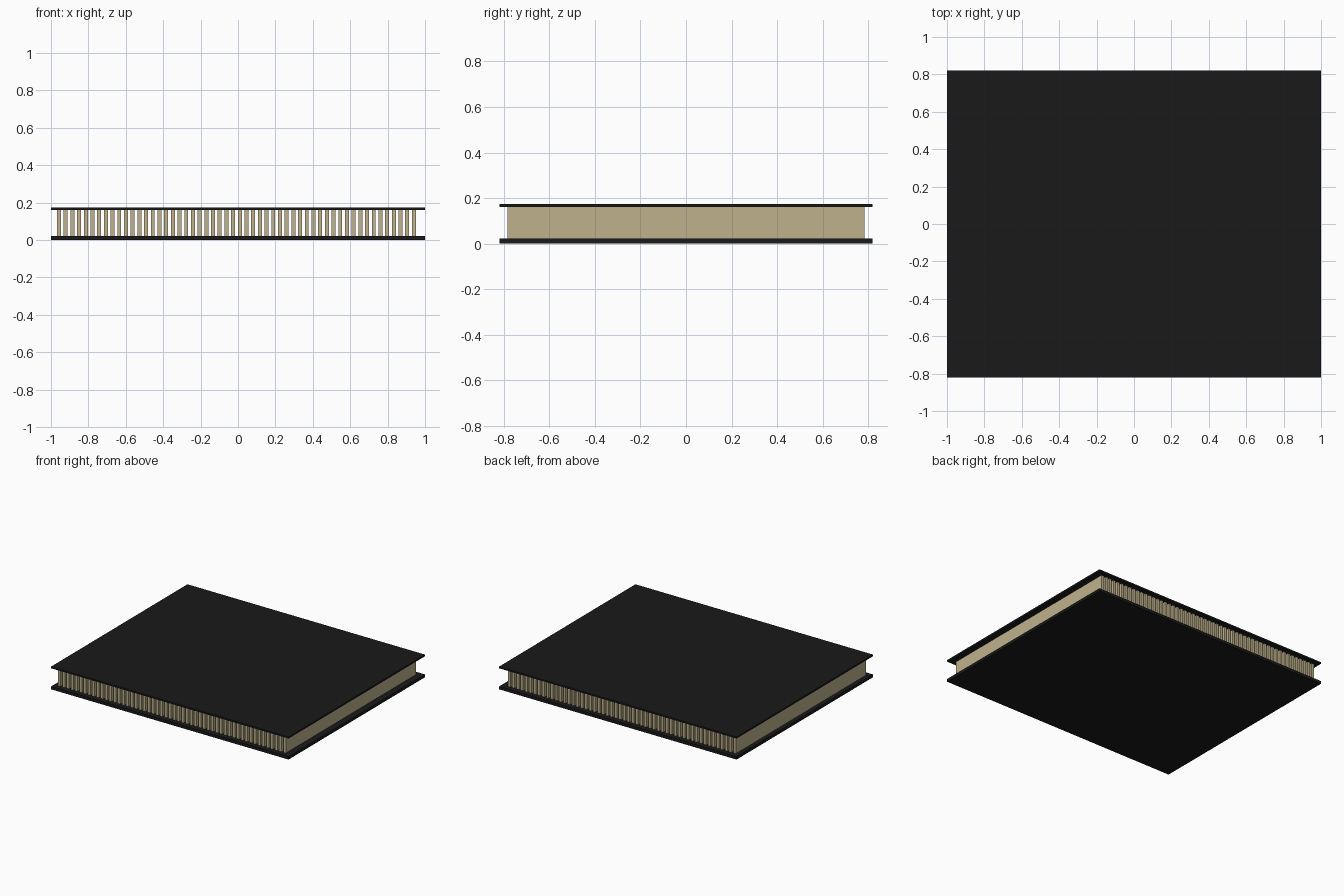
import bpy

if "Cube" in bpy.data.objects:
    bpy.data.objects.remove(bpy.data.objects["Cube"])

def material(name, rgb):
    m = bpy.data.materials.new(name)
    m.diffuse_color = (*rgb, 1)
    m.use_nodes = True
    m.node_tree.nodes["Principled BSDF"].inputs["Base Color"].default_value = m.diffuse_color
    return m

black = material("black_panel", (0.01, 0.01, 0.01))
tan = material("tan_slat", (0.52, 0.44, 0.26))

def box(name, x, size, z0, z1, mat):
    bpy.ops.mesh.primitive_cube_add(size=1, location=(x, 0, (z0 + z1) / 2))
    o = bpy.context.object
    o.name = name
    o.scale = (size[0], size[1], z1 - z0)
    bpy.ops.object.transform_apply(location=False, rotation=False, scale=True)
    o.data.materials.append(mat)
    return o

# Outer panels
box("bottom_panel", 0, (2, 1.64), 0, 0.022, black)
box("top_panel", 0, (2, 1.64), 0.16, 0.173, black)

# Row of evenly spaced full-depth slats
slat = box("slats", -0.957, (0.021, 1.566), 0.022, 0.16, tan)
arr = slat.modifiers.new("repeat", 'ARRAY')
arr.count = 54
arr.use_relative_offset = False
arr.use_constant_offset = True
arr.constant_offset_displace = (0.0358, 0, 0)
